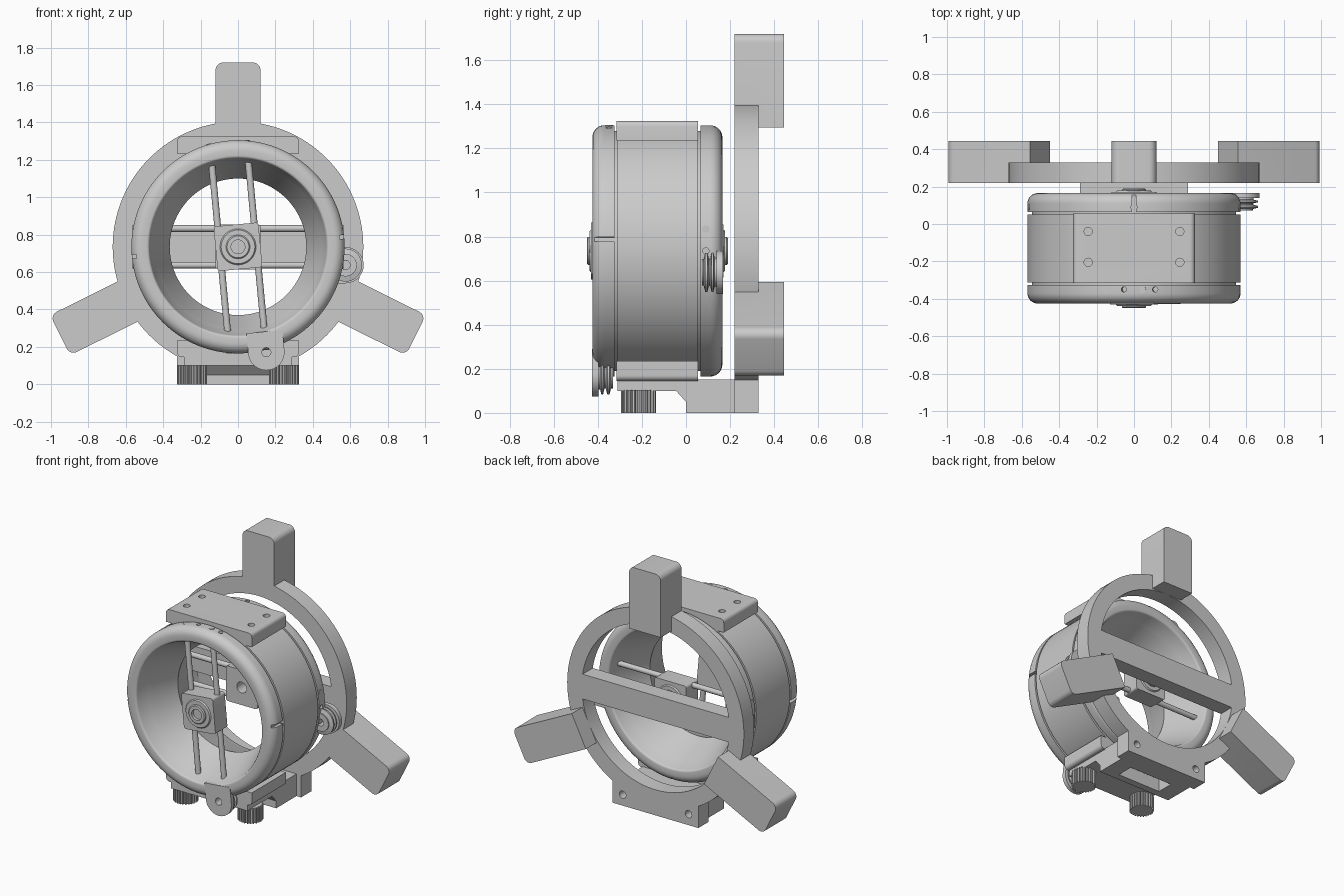
import bpy, bmesh
from math import sin, cos, pi, radians, sqrt
from mathutils import Vector

if "Cube" in bpy.data.objects:
    bpy.data.objects.remove(bpy.data.objects["Cube"])

CZ = 0.735          # height of the drum axis
MID = -0.13         # y of the drum's mirror plane


def finish(name, bm):
    bmesh.ops.recalc_face_normals(bm, faces=bm.faces)
    me = bpy.data.meshes.new(name)
    bm.to_mesh(me)
    bm.free()
    ob = bpy.data.objects.new(name, me)
    bpy.context.collection.objects.link(ob)
    return ob


def lathe(name, profile, cx=0, cz=CZ, n=96, back=False):
    """Revolve a closed (r, y) profile around a y-parallel axis."""
    bm = bmesh.new()
    rings = []
    for i in range(n):
        a = 2 * pi * i / n
        rings.append([bm.verts.new((cx + r * cos(a), 2 * MID - y if back else y, cz + r * sin(a)))
                      for r, y in profile])
    m = len(profile)
    for i in range(n):
        p, q = rings[i], rings[(i + 1) % n]
        for j in range(m):
            k = (j + 1) % m
            bm.faces.new((p[j], p[k], q[k], q[j]))
    return finish(name, bm)


def prism(name, pts, lo, hi, axis='Y'):
    """Extrude a polygon: (x,z) along y, (y,z) along x or (x,y) along z."""
    place = {'Y': lambda p, t: (p[0], t, p[1]),
             'X': lambda p, t: (t, p[0], p[1]),
             'Z': lambda p, t: (p[0], p[1], t)}[axis]
    bm = bmesh.new()
    a = [bm.verts.new(place(p, lo)) for p in pts]
    b = [bm.verts.new(place(p, hi)) for p in pts]
    bm.faces.new(a)
    bm.faces.new(b)
    for i in range(len(a)):
        j = (i + 1) % len(a)
        bm.faces.new((a[i], a[j], b[j], b[i]))
    return finish(name, bm)


def box(name, x0, x1, y0, y1, z0, z1):
    return prism(name, [(x0, z0), (x1, z0), (x1, z1), (x0, z1)], y0, y1)


def rod(name, p, q, r, n=24):
    p, q = Vector(p), Vector(q)
    bm = bmesh.new()
    bmesh.ops.create_cone(bm, cap_ends=True, segments=n, radius1=r, radius2=r, depth=(q - p).length)
    rot = (q - p).to_track_quat('Z', 'Y')
    for v in bm.verts:
        v.co = rot @ v.co + (p + q) / 2
    return finish(name, bm)


def combine(ob, other, op='DIFFERENCE'):
    """Apply a boolean and throw the second object away."""
    mod = ob.modifiers.new('b', 'BOOLEAN')
    mod.operation, mod.object, mod.solver = op, other, 'EXACT'
    dg = bpy.context.evaluated_depsgraph_get()
    me = bpy.data.meshes.new_from_object(ob.evaluated_get(dg))
    ob.modifiers.clear()
    ob.data = me
    bpy.data.objects.remove(other)


def arc(cx, cy, r, a0, a1, n=8):
    return [(cx + r * cos(radians(a0 + (a1 - a0) * i / n)),
             cy + r * sin(radians(a0 + (a1 - a0) * i / n))) for i in range(n + 1)]


# --- Rear support: ring, cross bar, three arms, foot block
plate = lathe('support_ring', [(0.56, 0.22), (0.67, 0.22), (0.67, 0.33), (0.56, 0.33)], n=128)
combine(plate, box('bar', -0.6, 0.6, 0.22, 0.33, 0.65, 0.82), 'UNION')
combine(plate, box('foot', -0.325, 0.325, 0.22, 0.33, 0, 0.152), 'UNION')
for ang, end, hole in ((90, 0.985, 0.82), (-26.4, 1.062, 0.91), (206.4, 1.062, 0.91)):
    c, s = cos(radians(ang)), sin(radians(ang))
    outline = [(0.56, -0.12)] + arc(end - 0.04, -0.08, 0.04, -90, 0) \
        + arc(end - 0.04, 0.08, 0.04, 0, 90) + [(0.56, 0.12)]
    combine(plate, prism('arm', [(u * c - v * s, CZ + u * s + v * c) for u, v in outline],
                         0.22, 0.445), 'UNION')
    combine(plate, rod('hole', (hole * c, 0.1, CZ + hole * s), (hole * c, 0.6, CZ + hole * s), 0.055, 48))
combine(plate, rod('hole', (0, 0.1, CZ), (0, 0.5, CZ), 0.042, 48))
for x in (-0.25, 0.25):
    combine(plate, rod('hole', (x, 0.27, 0.075), (x, 0.4, 0.075), 0.025))


# --- Drum body with hourglass bore and a groove beside each end ring
def bore(y):
    return 0.365 + 0.11 * abs(y - MID) / 0.295


lathe('drum_body', [(bore(-0.325), -0.325), (0.545, -0.325), (0.545, -0.312), (0.57, -0.312),
                    (0.57, 0.052), (0.545, 0.052), (0.545, 0.065), (bore(0.065), 0.065), (0.365, MID)])

# --- Mounting pads above and below the drum
for name, sgn in (('top_pad', 1), ('bottom_pad', -1)):
    half = [(0.325, 0.5)] + arc(0.3, 0.565, 0.025, 0, 90, 6)
    pts = half + [(-x, z) for x, z in reversed(half)]
    pad = prism(name, [(x, CZ + sgn * z) for x, z in pts], -0.315, 0.055)
    for x in (-0.245, 0.245):
        for y in (-0.205, -0.04):
            combine(pad, rod('hole', (x, y, CZ + sgn * 0.55), (x, y, CZ + sgn * 0.7), 0.022))


# --- Each drum end: lip ring, rod pair, centre hub, pulley
def drum_end(side, tilt, back):
    def Y(y):
        return 2 * MID - y if back else y

    t = radians(tilt)
    u = (sin(t), cos(t))
    v = (cos(t), -sin(t)) if not back else (-cos(t), sin(t))

    def at(a, b):                       # along rods, across rods -> x, z
        return (a * u[0] + b * v[0], CZ + a * u[1] + b * v[1])

    def at3(a, b, y):
        x, z = at(a, b)
        return (x, Y(y), z)

    def slab(name, pts, y0, y1):
        return prism(name, [at(*p) for p in pts], Y(y0), Y(y1))

    lip = [(bore(-0.325), -0.325), (0.57, -0.325)] + arc(0.515, -0.37, 0.055, 0, -90, 8) \
        + arc(0.488, -0.41, 0.015, -90, -180, 4)
    ring = lathe(side + '_ring', lip, back=back)
    for s in (-1, 1):
        combine(ring, slab('slot', [(-0.01, s * 0.545), (0.01, s * 0.545), (0.01, s * 0.62),
                                    (-0.01, s * 0.62)], -0.45, -0.3))
        combine(ring, rod('hole', at3(0, s * 0.545, -0.35), at3(0, s * 0.62, -0.35), 0.016))
        for b in (0, 0.165):            # radial screw holes
            combine(ring, rod('hole', at3(s * 0.51, b, -0.35), at3(s * 0.62, b, -0.35), 0.014))

    reach = sqrt(0.57 ** 2 - 0.098 ** 2) + 0.002
    for i, b in enumerate((-0.098, 0.098)):
        rod('%s_rod_%d' % (side, i + 1), at3(-reach, b, -0.35), at3(reach, b, -0.35), 0.018)

    h, r = 0.12, 0.015
    corners = arc(h - r, h - r, r, 0, 90, 4) + arc(r - h, h - r, r, 90, 180, 4) \
        + arc(r - h, r - h, r, 180, 270, 4) + arc(h - r, r - h, r, 270, 360, 4)
    block = slab(side + '_hub_block', corners, -0.43, -0.3)
    combine(block, rod('hole', (0, Y(-0.5), CZ), (0, Y(-0.2), CZ), 0.06, 48))
    lathe(side + '_hub_boss', [(0.037, -0.45), (0.058, -0.45), (0.064, -0.444), (0.064, -0.438),
                               (0.09, -0.438), (0.098, -0.428), (0.05, -0.428), (0.06, -0.3),
                               (0.037, -0.3)], n=48, back=back)

    # pulley on a round-ended tab at the end of one rod
    cx, cz = at(-0.575, 0.098)
    tab = [(-0.575 + p, 0.098 + q) for p, q in arc(0, 0, 0.097, 90, 270, 24)]
    tab += [(-0.465, 0.001), (-0.465, 0.195)]
    plate_ob = slab(side + '_pulley_tab', tab, -0.427, -0.398)
    combine(plate_ob, rod('hole', (cx, Y(-0.5), cz), (cx, Y(-0.3), cz), 0.024))
    lathe(side + '_pulley', [(0.024, -0.4), (0.065, -0.4), (0.065, -0.39), (0.088, -0.384), (0.088, -0.376),
                             (0.062, -0.37), (0.062, -0.364), (0.088, -0.357), (0.088, -0.347),
                             (0.06, -0.34), (0.06, -0.332), (0.024, -0.332)], cx, cz, 48, back)


drum_end('front', -5.4, False)
drum_end('rear', -90, True)

# --- Base bracket under the drum
base = prism('base_bracket', [(-0.31, 0.152), (0.22, 0.152), (0.22, 0), (0, 0), (0, 0.05),
                              (-0.045, 0.1), (-0.31, 0.1)], -0.29, 0.29, 'X')
combine(base, box('pocket', -0.17, 0.17, 0.05, 0.17, -0.02, 0.09))

# --- Fluted thumb knobs
for side, x in (('left', -0.245), ('right', 0.245)):
    pts = []
    for i in range(26):
        for off, r in ((-0.3, 0.071), (-0.15, 0.08), (0.15, 0.08), (0.3, 0.071)):
            a = 2 * pi * (i + off) / 26
            pts.append((x + r * cos(a), -0.215 + r * sin(a)))
    knob = prism(side + '_knob', pts, 0, 0.104, 'Z')
    combine(knob, rod('hole', (x, -0.215, -0.05), (x, -0.215, 0.06), 0.042, 32))

# --- Smooth curved surfaces, keep hard edges
bpy.ops.object.select_all(action='DESELECT')
for ob in bpy.context.collection.objects:
    ob.select_set(True)
    bpy.context.view_layer.objects.active = ob
bpy.ops.object.shade_smooth_by_angle(angle=radians(30))
